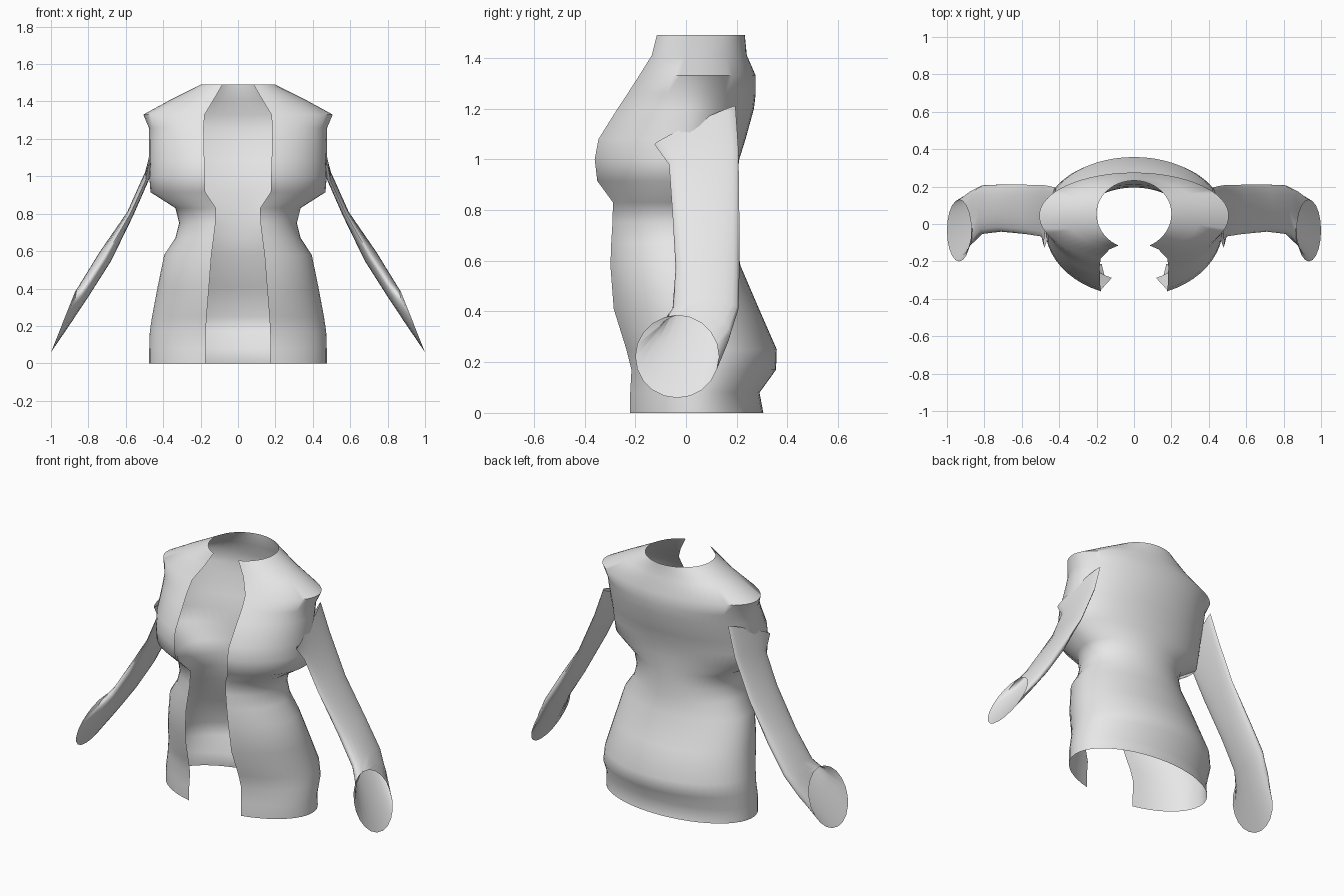
import bpy, bmesh, math
from mathutils import Vector

fabric = bpy.data.materials.new("grey fabric")
fabric.diffuse_color = (0.8, 0.8, 0.8, 1)


def loft(name, rings, closed):
    """Skin a list of equally long point rings into an open sheet or tube."""
    bm = bmesh.new()
    rows = [[bm.verts.new(p) for p in ring] for ring in rings]
    n = len(rows[0])
    for a, b in zip(rows, rows[1:]):
        for i in range(n if closed else n - 1):
            j = (i + 1) % n
            bm.faces.new((a[i], a[j], b[j], b[i]))
    bmesh.ops.recalc_face_normals(bm, faces=bm.faces)
    mesh = bpy.data.meshes.new(name)
    bm.to_mesh(mesh)
    bm.free()
    mesh.materials.append(fabric)
    obj = bpy.data.objects.new(name, mesh)
    bpy.context.collection.objects.link(obj)
    bpy.ops.object.select_all(action='DESELECT')
    obj.select_set(True)
    bpy.context.view_layer.objects.active = obj
    bpy.ops.object.shade_smooth_by_angle(angle=math.radians(60))
    return obj


# Jacket body: height, half width, front edge y, widest y, back y, half opening
body = [
    (0.00, 0.475, -0.22, 0.04, 0.305, 0.175),
    (0.08, 0.475, -0.22, 0.04, 0.29, 0.175),
    (0.17, 0.472, -0.215, 0.06, 0.355, 0.172),
    (0.25, 0.46, -0.235, 0.06, 0.358, 0.168),
    (0.41, 0.43, -0.285, 0.02, 0.288, 0.155),
    (0.58, 0.395, -0.298, -0.02, 0.215, 0.142),
    (0.67, 0.335, -0.295, -0.03, 0.20, 0.13),
    (0.75, 0.315, -0.29, -0.03, 0.195, 0.12),
    (0.83, 0.335, -0.288, -0.03, 0.195, 0.118),
    (0.915, 0.468, -0.35, -0.03, 0.20, 0.175),
    (1.00, 0.475, -0.36, -0.02, 0.21, 0.177),
    (1.08, 0.475, -0.345, -0.01, 0.235, 0.18),
    (1.20, 0.475, -0.27, 0.02, 0.268, 0.182),
    (1.26, 0.477, -0.23, 0.03, 0.275, 0.184),
    (1.33, 0.507, -0.185, 0.045, 0.275, 0.178),
    (1.41, 0.36, -0.135, 0.05, 0.24, 0.13),
    (1.49, 0.20, -0.115, 0.055, 0.232, 0.083),
]


def body_ring(z, w, front, mid, back, gap):
    start = math.asin(gap / w)
    rf = (mid - front) / math.cos(start)
    pts = []
    for i in range(49):
        t = start + (2 * math.pi - 2 * start) * i / 48
        c = math.cos(t)
        r = rf if c > 0 else back - mid
        pts.append(Vector((w * math.sin(t), mid - r * c, z)))
    return pts


loft("jacket_body", [body_ring(*row) for row in body], False)

# Flattened sleeves: centre, front-to-back axis, thickness axis; the cuff faces outward
sleeve = [
    ((0.45, 0.035, 1.135), (-0.03, 0.16, 0.075), (0.012, 0, 0.01)),
    ((0.483, 0.07, 1.01), (-0.01, 0.137, 0.03), (0.014, 0, 0.012)),
    ((0.576, 0.078, 0.80), (0, 0.132, 0), (0.016, 0, 0.01)),
    ((0.71, 0.085, 0.57), (0, 0.126, 0), (0.032, 0, 0.022)),
    ((0.81, 0.077, 0.41), (0, 0.13, 0), (0.022, 0, 0.035)),
    ((0.875, 0.03, 0.31), (0, 0.145, 0), (-0.012, 0, 0.085)),
    ((0.935, -0.035, 0.222), (0, 0.165, 0), (-0.065, 0, 0.163)),
]

for side, label in ((1, "right"), (-1, "left")):
    rings = []
    for c, u, v in sleeve:
        ring = []
        for i in range(20):
            a = 2 * math.pi * i / 20
            p = Vector(c) + Vector(u) * math.cos(a) + Vector(v) * math.sin(a)
            p.x *= side
            ring.append(p)
        rings.append(ring)
    loft(label + "_sleeve", rings, True)
